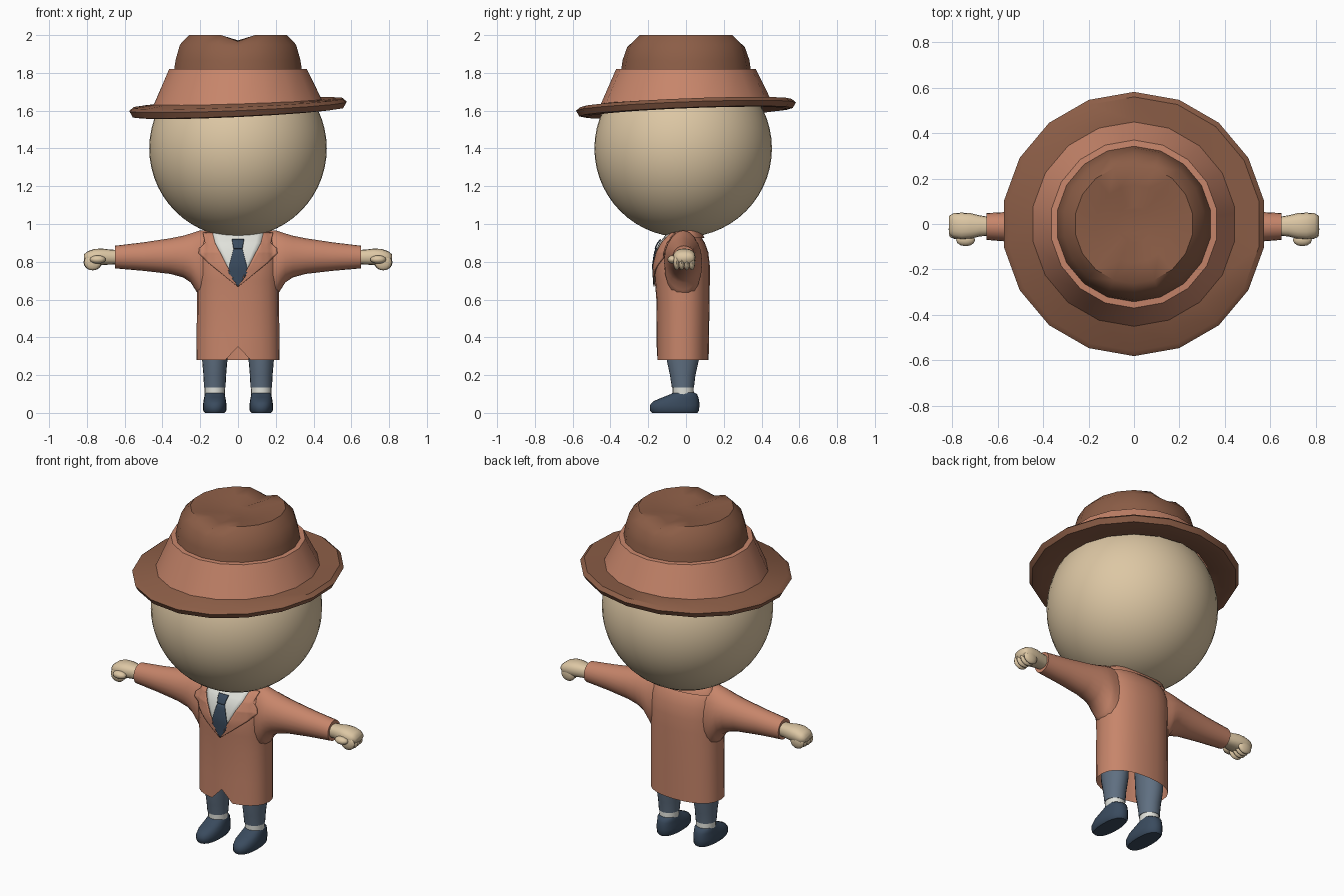
import bpy, bmesh, math
from mathutils import Vector, Matrix
from mathutils.bvhtree import BVHTree

if "Cube" in bpy.data.objects:
    bpy.data.objects.remove(bpy.data.objects["Cube"])


def material(name, col):
    m = bpy.data.materials.new(name)
    m.diffuse_color = (*col, 1)
    m.use_nodes = True
    m.node_tree.nodes["Principled BSDF"].inputs["Base Color"].default_value = m.diffuse_color
    return m


SKIN = material("tan_skin", (0.72, 0.57, 0.37))
COAT = material("coat_salmon", (0.57, 0.235, 0.145))
FELT = material("hat_brown", (0.26, 0.11, 0.062))
TROUSER = material("trouser_slate", (0.115, 0.16, 0.22))
NAVY = material("navy", (0.042, 0.07, 0.112))
WHITE = material("white_cloth", (0.74, 0.75, 0.70))


def finish(name, bm, mat, angle=40, recalc=True):
    if recalc:
        bmesh.ops.recalc_face_normals(bm, faces=bm.faces)
    me = bpy.data.meshes.new(name)
    bm.to_mesh(me)
    ob = bpy.data.objects.new(name, me)
    bpy.context.collection.objects.link(ob)
    me.materials.append(mat)
    bpy.ops.object.select_all(action='DESELECT')
    ob.select_set(True)
    bpy.context.view_layer.objects.active = ob
    bpy.ops.object.shade_smooth_by_angle(angle=math.radians(angle))
    return ob


def skin_rings(bm, rings, cap0=True, cap1=True):
    """Bridge equal-length point rings with quads."""
    vs = [[bm.verts.new(p) for p in r] for r in rings]
    n = len(vs[0])
    for a, b in zip(vs, vs[1:]):
        for i in range(n):
            j = (i + 1) % n
            bm.faces.new((a[i], a[j], b[j], b[i]))
    if cap0:
        bm.faces.new(vs[0][::-1])
    if cap1:
        bm.faces.new(vs[-1])
    return vs


def oval(n, p=2.0):
    """Unit superellipse points, starting at the front (0, -1)."""
    out = []
    for i in range(n):
        t = 2 * math.pi * i / n - math.pi / 2
        c, s = math.cos(t), math.sin(t)
        out.append((math.copysign(abs(c) ** (2 / p), c), math.copysign(abs(s) ** (2 / p), s)))
    return out


def z_ring(z, rx, y0, y1, cx=0, n=24, p=2.0):
    return [Vector((cx + rx * u, (y0 + y1) / 2 + (y1 - y0) / 2 * v, z)) for u, v in oval(n, p)]


def x_ring(x, y0, y1, z0, z1, s=1, n=20, p=2.0):
    return [Vector((s * x, (y0 + y1) / 2 + (y1 - y0) / 2 * u, (z0 + z1) / 2 + (z1 - z0) / 2 * v))
            for u, v in oval(n, p)]


def ellipsoid(bm, loc, scale, u=16, v=10):
    m = Matrix.Translation(loc) @ Matrix.Diagonal((*scale, 1))
    bmesh.ops.create_uvsphere(bm, u_segments=u, v_segments=v, radius=1, matrix=m)


# head
bm = bmesh.new()
ellipsoid(bm, (0, -0.015, 1.40), (0.47, 0.47, 0.47), 48, 28)
finish("head", bm, SKIN)


# hat: 18-sided tilted brim, band and dented crown
def hat_ring(r, z, tilt=0.0):
    out = []
    for u, v in oval(18):
        out.append(Vector((r * u, r * v, z + tilt * (0.025 * u + 0.022 * v))))
    return out


bm = bmesh.new()
skin_rings(bm, [hat_ring(0.42, 1.66), hat_ring(0.455, 1.645, .6), hat_ring(0.56, 1.64, 1),
                hat_ring(0.582, 1.622, 1), hat_ring(0.565, 1.592, 1), hat_ring(0.53, 1.588, 1),
                hat_ring(0.41, 1.622, .4)], False, False)
finish("hat_brim", bm, FELT)

bm = bmesh.new()
skin_rings(bm, [hat_ring(0.458, 1.63, .5), hat_ring(0.37, 1.82), hat_ring(0.34, 1.822)], False, False)
finish("hat_band", bm, COAT, 30)

bm = bmesh.new()
crown = skin_rings(bm, [hat_ring(0.346, 1.80), hat_ring(0.335, 1.87), hat_ring(0.312, 1.95),
                        hat_ring(0.262, 2.0), hat_ring(0.17, 1.99), hat_ring(0.08, 1.972)], False, True)
for ring, drop in zip(crown[2:], (0.015, 0.033, 0.025, 0)):
    for v in ring:                      # pinch along the middle of the top
        if abs(v.co.x) < 0.04:
            v.co.z -= drop
finish("hat_crown", bm, FELT, 50)

# coat: torso with hem notch, plus two sleeves
bm = bmesh.new()
P = 2.3
torso = skin_rings(bm, [z_ring(z, rx, a, b, p=P) for z, rx, a, b in (
    (0.28, .22, -.155, .12), (0.42, .219, -.155, .122), (0.60, .217, -.157, .125),
    (0.70, .218, -.165, .126), (0.78, .222, -.17, .126), (0.85, .222, -.16, .118),
    (0.90, .215, -.138, .10), (0.94, .20, -.105, .075), (0.965, .17, -.075, .045))], False, True)
torso[0][0].co.z = 0.35
for s in (1, -1):
    skin_rings(bm, [x_ring(x, a, b, z0, z1, s) for x, a, b, z0, z1 in (
        (0.12, -.10, .075, .58, .968), (0.20, -.115, .085, .61, .966), (0.225, -.116, .085, .65, .958),
        (0.25, -.114, .083, .69, .95), (0.29, -.107, .078, .717, .938), (0.36, -.098, .07, .736, .924),
        (0.50, -.082, .056, .752, .903), (0.65, -.07, .048, .765, .885), (0.648, -.055, .034, .78, .87))])
bmesh.ops.recalc_face_normals(bm, faces=bm.faces)
tree = BVHTree.FromBMesh(bm)
finish("coat", bm, COAT)

# coat collar round the neck
bm = bmesh.new()
skin_rings(bm, [z_ring(.925, .20, -.06, .098), z_ring(.955, .19, -.055, .085),
                z_ring(.976, .165, -.05, .06), z_ring(.955, .15, -.04, .05)], False, False)
finish("coat_collar", bm, COAT)


def lerp_row(rows, z):
    for a, b in zip(rows, rows[1:]):
        if a[0] >= z >= b[0]:
            t = (a[0] - z) / (a[0] - b[0])
            return [p + (q - p) * t for p, q in zip(a[1:], b[1:])]
    return rows[-1][1:]


def front_plate(name, mat, rows, lift, mirror=False, cols=8, steps=6):
    """Thin panel hugging the coat front; rows are (z, x_left, x_right), top first."""
    bm = bmesh.new()
    zs = []
    for a, b in zip(rows, rows[1:]):
        zs += [a[0] + (b[0] - a[0]) * i / steps for i in range(steps)]
    zs.append(rows[-1][0])
    for s in ((1, -1) if mirror else (1,)):
        grid = []
        for z in zs:
            x0, x1 = lerp_row(rows, z)
            line = []
            for i in range(cols + 1):
                x = s * (x0 + (x1 - x0) * i / cols)
                hit = tree.ray_cast(Vector((x, -1, z)), Vector((0, 1, 0)))[0]
                line.append(bm.verts.new((x, (hit.y if hit else -0.06) - lift, z)))
            grid.append(line)
        for a, b in zip(grid, grid[1:]):
            for i in range(cols):
                bm.faces.new((a[i], b[i], b[i + 1], a[i + 1]))
    bmesh.ops.dissolve_degenerate(bm, dist=1e-5, edges=bm.edges)
    bm.normal_update()
    bmesh.ops.reverse_faces(bm, faces=[f for f in bm.faces if f.normal.y > 0])
    ob = finish(name, bm, mat, 40, False)
    sol = ob.modifiers.new("thickness", 'SOLIDIFY')
    sol.thickness = 0.006
    sol.offset = -1


front_plate("shirt", WHITE, [(.958, -.14, .14), (.90, -.125, .125), (.68, -.005, .005)], .004)
front_plate("tie_knot", NAVY, [(.92, -.032, .032), (.87, -.024, .024)], .016)
front_plate("tie_blade", NAVY, [(.875, -.022, .022), (.745, -.055, .055), (.672, -.003, .003)], .010)
front_plate("lapels", COAT, [(.955, .135, .185), (.90, .122, .175), (.872, .107, .205),
                             (.845, .092, .208), (.80, .07, .165), (.67, 0, .004)], .010, True)

# hands: palm loft, thumb and curled fingers
for s, side in ((1, "left"), (-1, "right")):
    bm = bmesh.new()
    skin_rings(bm, [x_ring(x, a, b, z0, z1, s, 16, 2.4) for x, a, b, z0, z1 in (
        (0.63, -.05, .03, .787, .862), (0.68, -.055, .038, .785, .865), (0.72, -.065, .048, .782, .87),
        (0.76, -.068, .05, .78, .868), (0.795, -.06, .048, .785, .856), (0.815, -.045, .035, .80, .84))])
    for i in range(4):
        ellipsoid(bm, (s * (.772 - .003 * abs(i - 1)), -.05 + .027 * i, .797), (.046, .0175, .042), 12, 8)
    ellipsoid(bm, (s * .742, -.07, .812), (.042, .028, .022), 12, 8)
    finish(side + "_hand", bm, SKIN, 60)

    # leg, sock and shoe
    cx = s * 0.123
    bm = bmesh.new()
    skin_rings(bm, [z_ring(z, r, a, b, cx, 20) for z, r, a, b in (
        (.135, .057, -.075, .042), (.20, .060, -.085, .05), (.28, .067, -.102, .068),
        (.45, .075, -.11, .08))])
    finish(side + "_trouser_leg", bm, TROUSER)
    bm = bmesh.new()
    skin_rings(bm, [z_ring(.09, .053, -.07, .042, cx, 20), z_ring(.14, .054, -.071, .04, cx, 20)])
    finish(side + "_sock", bm, WHITE)
    bm = bmesh.new()
    skin_rings(bm, [z_ring(z, r, a, b, cx, 20, 2.3) for z, r, a, b in (
        (0, .052, -.18, .06), (.012, .061, -.19, .069), (.04, .062, -.192, .071),
        (.062, .06, -.172, .07), (.082, .056, -.125, .066), (.10, .053, -.08, .058),
        (.107, .05, -.068, .045))])
    finish(side + "_shoe", bm, NAVY, 50)
